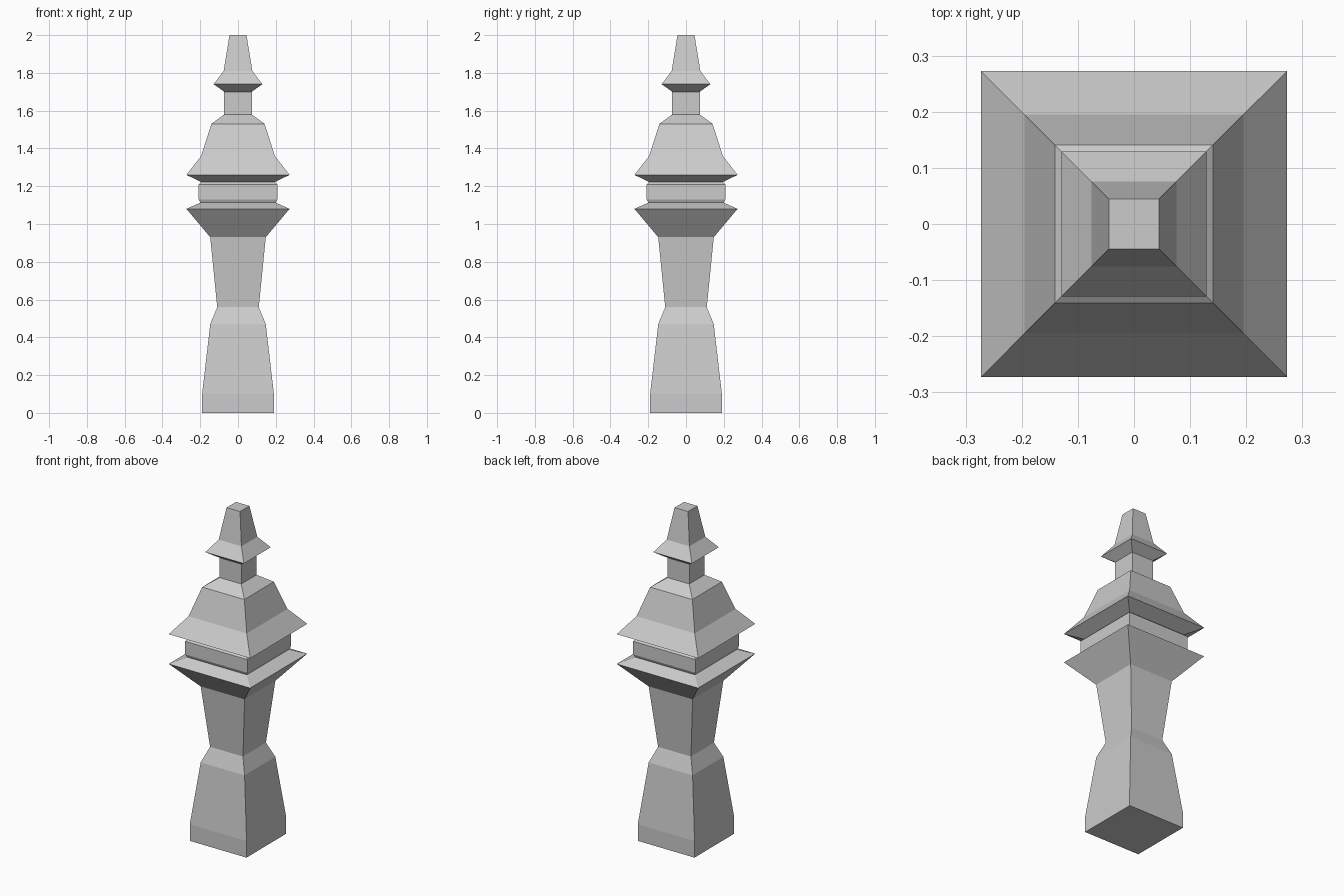
import bpy, bmesh

if "Cube" in bpy.data.objects:
    bpy.data.objects.remove(bpy.data.objects["Cube"])

stone = bpy.data.materials.new("grey stone")
stone.use_nodes = True
GREY = (0.6, 0.6, 0.6, 1)
stone.diffuse_color = GREY
stone.node_tree.nodes["Principled BSDF"].inputs["Base Color"].default_value = GREY


def square_loft(name, profile, cap_bottom=False, cap_top=False):
    """Stack square rings given as (half width, height) and skin them."""
    bm = bmesh.new()
    corners = ((-1, -1), (1, -1), (1, 1), (-1, 1))
    rings = [[bm.verts.new((cx * w, cy * w, z)) for cx, cy in corners]
             for w, z in profile]
    for low, high in zip(rings, rings[1:]):
        for i in range(4):
            j = (i + 1) % 4
            bm.faces.new((low[i], low[j], high[j], high[i]))
    if cap_bottom:
        bm.faces.new(rings[0][::-1])
    if cap_top:
        bm.faces.new(rings[-1])
    mesh = bpy.data.meshes.new(name)
    bm.to_mesh(mesh)
    bm.free()
    mesh.materials.append(stone)
    obj = bpy.data.objects.new(name, mesh)
    bpy.context.collection.objects.link(obj)
    return obj


# Base block, tapering to a waist
square_loft("pedestal", [(0.19, 0), (0.19, 0.10), (0.147, 0.47), (0.11, 0.56)],
            cap_bottom=True)
# Flared shaft
square_loft("shaft", [(0.11, 0.56), (0.147, 0.93)])
# Projecting lower ledge
square_loft("lower_ledge", [(0.147, 0.93), (0.273, 1.08), (0.2, 1.113)])
# Band between ledge and roof
square_loft("lantern_band", [(0.2, 1.113), (0.208, 1.13), (0.208, 1.21), (0.195, 1.222)])
# Main roof with flared eaves
square_loft("main_roof", [(0.195, 1.222), (0.273, 1.26), (0.195, 1.36),
                          (0.141, 1.53), (0.073, 1.58)])
# Slim neck
square_loft("neck", [(0.073, 1.58), (0.073, 1.70)])
# Small roof and finial
square_loft("top_finial", [(0.073, 1.70), (0.129, 1.74), (0.076, 1.81), (0.045, 2.0)],
            cap_top=True)
